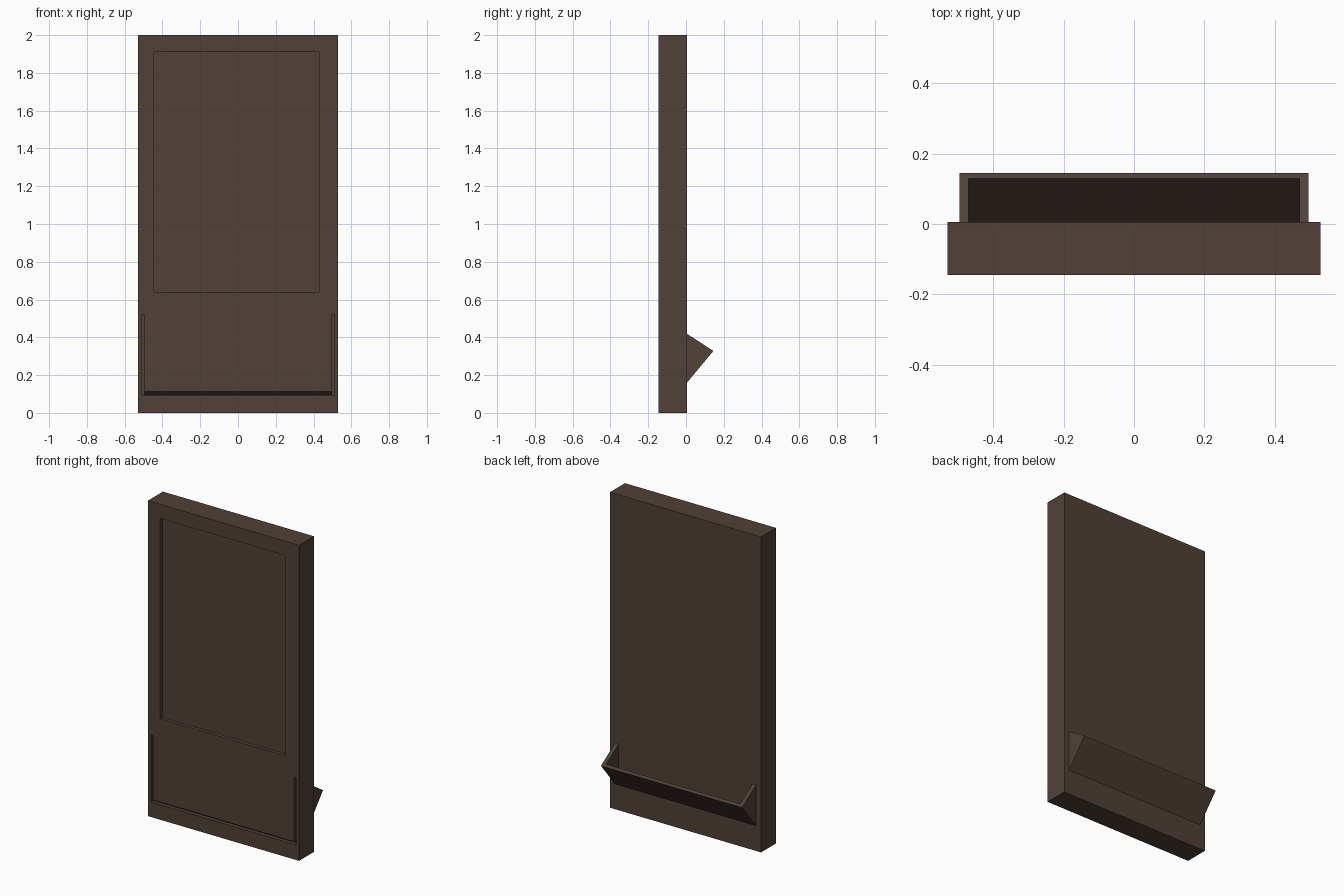
import bpy, bmesh

if "Cube" in bpy.data.objects:
    bpy.data.objects.remove(bpy.data.objects["Cube"])

FRONT, BACK = -0.145, 0.005

mat = bpy.data.materials.new("dark_brown")
mat.diffuse_color = (0.08, 0.052, 0.038, 1)
mat.use_nodes = True
mat.node_tree.nodes["Principled BSDF"].inputs["Base Color"].default_value = mat.diffuse_color


def prism(name, profile, x0, x1):
    """Extrude a (y, z) profile along x."""
    bm = bmesh.new()
    face = bm.faces.new([bm.verts.new((x0, y, z)) for y, z in profile])
    ext = bmesh.ops.extrude_face_region(bm, geom=[face])["geom"]
    verts = [v for v in ext if isinstance(v, bmesh.types.BMVert)]
    bmesh.ops.translate(bm, vec=(x1 - x0, 0, 0), verts=verts)
    bmesh.ops.recalc_face_normals(bm, faces=bm.faces)
    mesh = bpy.data.meshes.new(name)
    bm.to_mesh(mesh)
    bm.free()
    mesh.materials.append(mat)
    obj = bpy.data.objects.new(name, mesh)
    bpy.context.collection.objects.link(obj)
    return obj


def rect(y0, y1, z0, z1):
    return [(y0, z0), (y1, z0), (y1, z1), (y0, z1)]


def cut(obj, profile, x0, x1):
    """Subtract a prism from obj and discard the cutter."""
    cutter = prism("cutter", profile, x0, x1)
    cutter.hide_render = True
    mod = obj.modifiers.new("cut", 'BOOLEAN')
    mod.operation = 'DIFFERENCE'
    mod.solver = 'EXACT'
    mod.object = cutter
    bpy.context.view_layer.objects.active = obj
    bpy.ops.object.modifier_apply(modifier=mod.name)
    bpy.data.objects.remove(cutter)


# Upright slab
body = prism("panel_body", rect(FRONT, BACK, 0, 2), -0.53, 0.53)

# Shallow window recess in the front
cut(body, rect(-0.2, FRONT + 0.022, 0.64, 1.91), -0.445, 0.43)

# U-shaped gap around the flap: sloped bottom slot, then both sides
cut(body, [(-0.2, 0.095), (-0.12, 0.095), (FRONT, 0.112), (-0.2, 0.112)],
    -0.495, 0.495)
for x0, x1 in ((-0.51, -0.494), (0.494, 0.51)):
    cut(body, rect(-0.2, -0.12, 0.095, 0.52), x0, x1)

# Tilted catch tray on the back, hollowed from above
tray = prism("rear_tray", [(0.0, 0.154), (0.145, 0.328), (0.0, 0.422)],
             -0.495, 0.495)
cut(tray, [(-0.05, 0.128), (0.165, 0.381), (0.165, 0.6), (-0.05, 0.6)],
    -0.47, 0.47)
